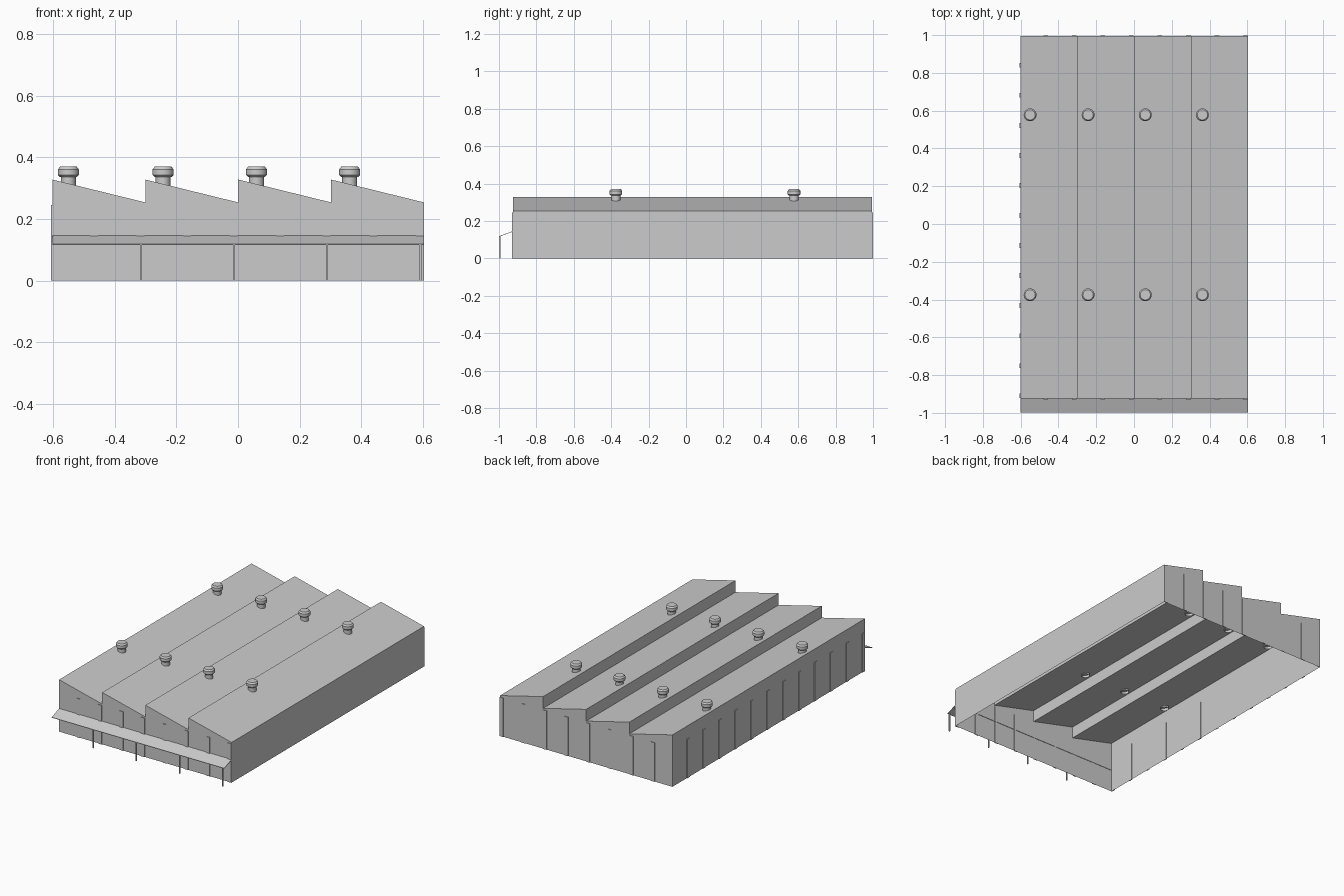
import bpy, bmesh
from math import pi

if "Cube" in bpy.data.objects:
    bpy.data.objects.remove(bpy.data.objects["Cube"])

X0, X1, Y0, Y1 = -0.602, 0.603, -0.925, 0.995
PEAK, VALLEY, BAYS = 0.328, 0.254, 4
BAY = (X1 - X0) / BAYS


def add_mesh(name, bm):
    bmesh.ops.recalc_face_normals(bm, faces=bm.faces)
    me = bpy.data.meshes.new(name)
    bm.to_mesh(me)
    bm.free()
    ob = bpy.data.objects.new(name, me)
    bpy.context.collection.objects.link(ob)
    return ob


def prism(name, points, axis, a, b, open_sides=()):
    """Extrude a 2D profile along x or y, leaving out listed sides."""
    bm = bmesh.new()
    rings = []
    for t in (a, b):
        rings.append([bm.verts.new((t, p, z) if axis == 'x' else (p, t, z)) for p, z in points])
    for ring in rings:
        bm.faces.new(ring)
    n = len(points)
    for i in range(n):
        if i not in open_sides:
            j = (i + 1) % n
            bm.faces.new((rings[0][i], rings[0][j], rings[1][j], rings[1][i]))
    return add_mesh(name, bm)


def box(name, xa, xb, ya, yb, za, zb):
    return prism(name, [(xa, za), (xb, za), (xb, zb), (xa, zb)], 'y', ya, yb)


def lathe(name, profile, x, y, sides=24):
    """Spin a radius/height profile around a vertical axis."""
    bm = bmesh.new()
    vs = [bm.verts.new((r, 0, z)) for r, z in profile]
    es = [bm.edges.new(p) for p in zip(vs, vs[1:])]
    bmesh.ops.spin(bm, geom=vs + es, cent=(0, 0, 0), axis=(0, 0, 1),
                   angle=2 * pi, steps=sides)
    bmesh.ops.remove_doubles(bm, verts=bm.verts, dist=1e-5)
    ob = add_mesh(name, bm)
    ob.location = (x, y, 0)
    bpy.ops.object.select_all(action='DESELECT')
    ob.select_set(True)
    bpy.context.view_layer.objects.active = ob
    bpy.ops.object.shade_smooth_by_angle(angle=0.6)


# Hall shell with sawtooth roof, open underneath
outline = [(X0, 0)]
for i in range(BAYS):
    outline += [(X0 + i * BAY, PEAK), (X0 + (i + 1) * BAY, VALLEY)]
outline.append((X1, 0))
prism("hall_shell", outline, 'y', Y0, Y1, open_sides=(len(outline) - 1,))

# Pilasters on the front and back walls
for i in range(8):
    x = -0.467 + i * 0.151
    box("front_pilaster", x - 0.0125, x + 0.0125, Y0 - 0.004, Y0 + 0.001, 0, 0.246)
    box("back_pilaster", x - 0.0125, x + 0.0125, Y1 - 0.001, Y1 + 0.004, 0, 0.246)

# Pilasters on the left wall
for i in range(12):
    y = 0.84 - i * 0.159
    box("left_pilaster", X0 - 0.004, X0 + 0.001, y - 0.0125, y + 0.0125, 0, 0.246)

# Sloping canopy along the front with slim posts
prism("canopy", [(Y0 + 0.002, 0.147), (-0.999, 0.119), (-0.999, 0.116), (Y0 + 0.002, 0.144)],
      'x', X0, X1)
for i in range(BAYS):
    x = -0.315 + i * 0.302
    box("canopy_post", x - 0.0035, x + 0.0035, -0.998, -0.992, 0, 0.119)

# Roof ventilators: open stem and bevelled cap
for y in (-0.375, 0.578):
    for x in (-0.55, -0.243, 0.06, 0.362):
        lathe("vent_stem", [(0.024, 0.302), (0.024, 0.338)], x, y)
        lathe("vent_cap", [(0, 0.336), (0.027, 0.336), (0.034, 0.343), (0.034, 0.361),
                           (0.027, 0.370), (0, 0.370)], x, y)
